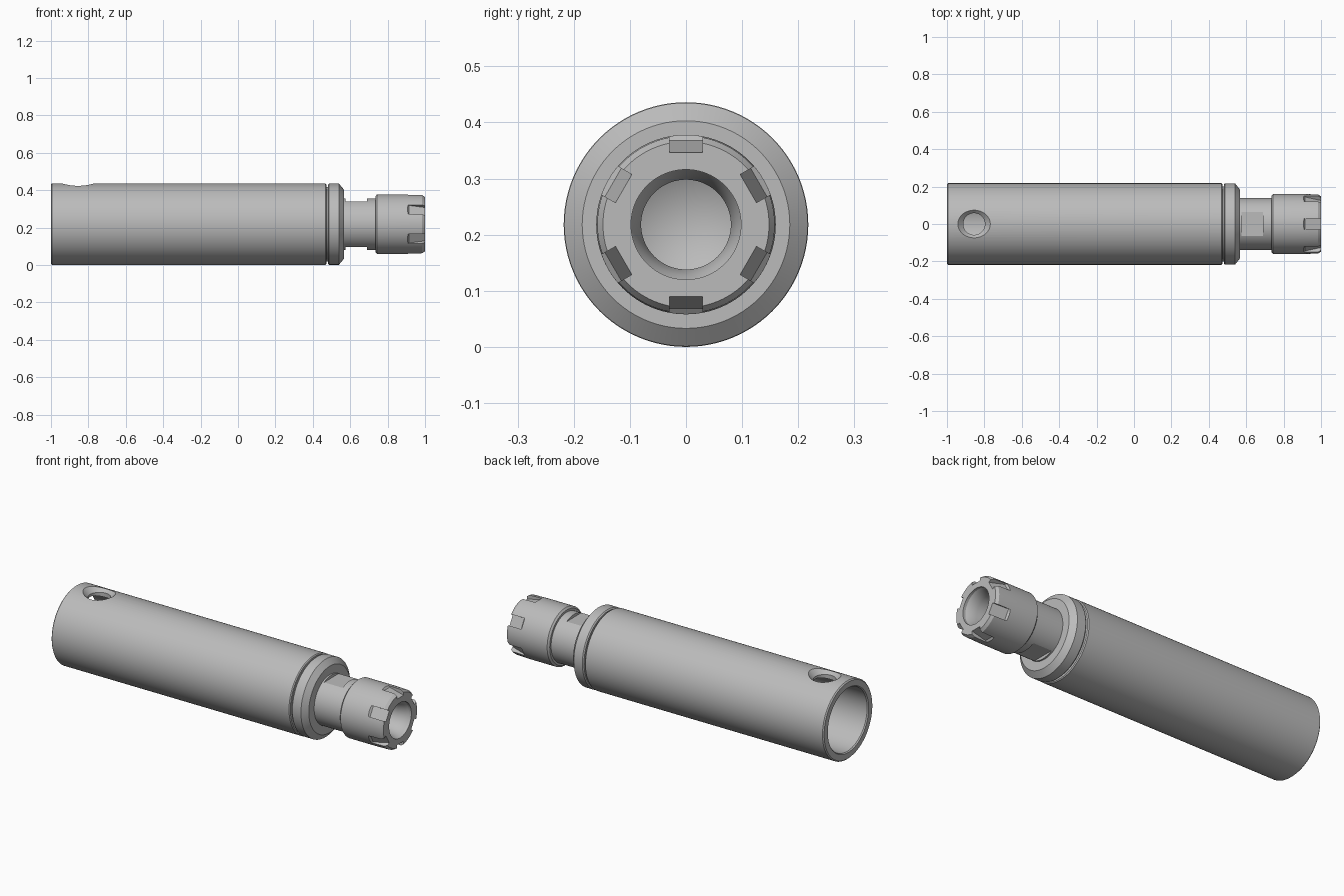
import bpy, bmesh, math
from mathutils import Matrix, Vector

cube = bpy.data.objects.get("Cube")
if cube:
    bpy.data.objects.remove(cube)

AXIS_Z = 0.218
SEGMENTS = 96

steel = bpy.data.materials.new("grey steel")
steel.use_nodes = True
steel.diffuse_color = (0.5, 0.5, 0.5, 1)
steel.node_tree.nodes["Principled BSDF"].inputs["Base Color"].default_value = (0.5, 0.5, 0.5, 1)


def make_object(name, bm):
    bmesh.ops.recalc_face_normals(bm, faces=bm.faces)
    mesh = bpy.data.meshes.new(name)
    bm.to_mesh(mesh)
    bm.free()
    mesh.materials.append(steel)
    obj = bpy.data.objects.new(name, mesh)
    bpy.context.collection.objects.link(obj)
    return obj


def lathe(name, profile):
    """Turn an (x, radius) profile about the long axis; ends on the axis close it."""
    bm = bmesh.new()
    closed = profile[0][1] > 0
    rings = []
    for x, r in profile:
        count = SEGMENTS if r > 0 else 1
        angles = [2 * math.pi * i / count for i in range(count)]
        rings.append([bm.verts.new((x, r * math.sin(a), AXIS_Z + r * math.cos(a)))
                      for a in angles])
    pairs = list(zip(rings, rings[1:]))
    if closed:
        pairs.append((rings[-1], rings[0]))
    for a, b in pairs:
        for i in range(SEGMENTS):
            j = (i + 1) % SEGMENTS
            corners = [a[i % len(a)], a[j % len(a)], b[j % len(b)], b[i % len(b)]]
            bm.faces.new(list(dict.fromkeys(corners)))
    return make_object(name, bm)


def prism(bm, outline, width, angle=0):
    """Add a block from an (x, height) outline, turned about the long axis."""
    sides = [[bm.verts.new((x, y, h)) for x, h in outline] for y in (-width / 2, width / 2)]
    bm.faces.new(sides[0])
    bm.faces.new(sides[1][::-1])
    n = len(outline)
    for i in range(n):
        j = (i + 1) % n
        bm.faces.new((sides[0][i], sides[1][i], sides[1][j], sides[0][j]))
    turn = Matrix.Translation((0, 0, AXIS_Z)) @ Matrix.Rotation(angle, 4, "X")
    bmesh.ops.transform(bm, matrix=turn, verts=sides[0] + sides[1])


def cut(target, cutter):
    mod = target.modifiers.new("cut", "BOOLEAN")
    mod.operation = "DIFFERENCE"
    mod.solver = "EXACT"
    mod.object = cutter
    bpy.context.view_layer.objects.active = target
    bpy.ops.object.modifier_apply(modifier=mod.name)
    bpy.data.objects.remove(cutter)


# Hollow sleeve with bevelled ends and a blind bore
sleeve = lathe("sleeve", [
    (0.40, 0), (0.36, 0.175), (-0.994, 0.175), (-1.0, 0.18), (-1.0, 0.212),
    (-0.994, 0.218), (0.467, 0.218), (0.472, 0.213), (0.472, 0)])

# Countersunk hole through the top wall of the sleeve
bm = bmesh.new()
top = AXIS_Z + 0.218
for r1, r2, low, high in ((0.058, 0.058, AXIS_Z + 0.1, top + 0.05),
                          (0.058, 0.105, top - 0.029, top + 0.018)):
    place = Matrix.Translation((-0.855, 0, (low + high) / 2))
    bmesh.ops.create_cone(bm, cap_ends=True, segments=48, radius1=r1, radius2=r2,
                          depth=high - low, matrix=place)
    cut(sleeve, make_object("hole_cutter", bm))
    bm = bmesh.new()
bm.free()

# Groove core and chamfered collar
groove = lathe("groove", [(0.46, 0), (0.46, 0.2), (0.49, 0.2), (0.49, 0)])
collar = lathe("collar", [
    (0.481, 0), (0.481, 0.211), (0.487, 0.217), (0.54, 0.217), (0.566, 0.185), (0.566, 0)])

# Neck with two wrench flats and a drilled bore
neck = lathe("neck", [
    (0.55, 0), (0.55, 0.138), (0.76, 0.138), (0.76, 0.08), (0.64, 0.08), (0.60, 0)])
bm = bmesh.new()
for angle in (0, math.pi):
    prism(bm, [(0.576, 0.122), (0.69, 0.122), (0.69, 0.2), (0.576, 0.2)], 0.3, angle)
cut(neck, make_object("flat_cutter", bm))

# Clamping nut with tapered bore
nut = lathe("clamping_nut", [
    (0.735, 0.08), (0.735, 0.15), (0.744, 0.16), (0.905, 0.16), (0.985, 0.158),
    (1.0, 0.148), (1.0, 0.098), (0.985, 0.098), (0.97, 0.09), (0.93, 0.08)])

# Six slots with sloping floors around the mouth of the nut
bm = bmesh.new()
for i in range(6):
    prism(bm, [(0.905, 0.162), (0.915, 0.15), (1.02, 0.123), (1.02, 0.2), (0.905, 0.2)],
          0.058, i * math.pi / 3)
cut(nut, make_object("slot_cutter", bm))

# Smooth turned surfaces, crisp machined edges
for obj in (sleeve, groove, collar, neck, nut):
    bpy.ops.object.select_all(action="DESELECT")
    obj.select_set(True)
    bpy.context.view_layer.objects.active = obj
    bpy.ops.object.shade_smooth_by_angle(angle=math.radians(25))
